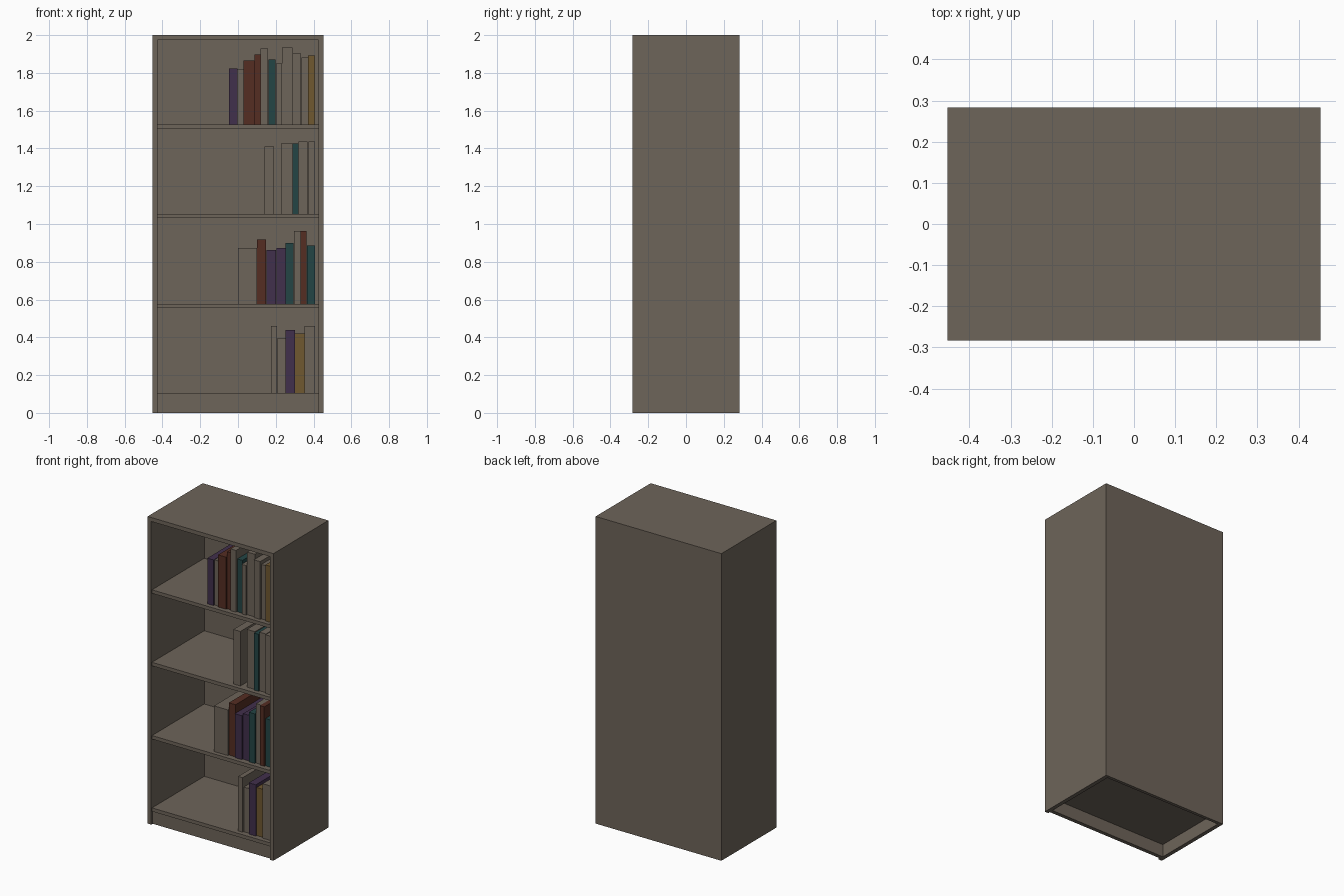
import bpy, bmesh

if "Cube" in bpy.data.objects:
    bpy.data.objects.remove(bpy.data.objects["Cube"])

W, D, H = 0.453, 0.283, 2.0      # half width, half depth, height
T = 0.026                        # panel thickness
IN = W - T                       # inner half width


def material(name, rgb):
    m = bpy.data.materials.new(name)
    m.diffuse_color = (*rgb, 1)
    m.use_nodes = True
    m.node_tree.nodes["Principled BSDF"].inputs["Base Color"].default_value = m.diffuse_color
    return m


WOOD = material("grey_brown_wood", (0.155, 0.128, 0.101))
COLOURS = {
    "w": WOOD,
    "p": material("purple_cover", (0.053, 0.029, 0.072)),
    "r": material("rust_cover", (0.09, 0.026, 0.016)),
    "t": material("teal_cover", (0.017, 0.06, 0.06)),
    "y": material("ochre_cover", (0.162, 0.098, 0.03)),
}


def prism(name, profile, y0, y1, mat):
    """Extrude an (x, z) outline from y0 back to y1."""
    bm = bmesh.new()
    face = bm.faces.new([bm.verts.new((x, y0, z)) for x, z in profile])
    out = bmesh.ops.extrude_face_region(bm, geom=[face])
    verts = [v for v in out["geom"] if isinstance(v, bmesh.types.BMVert)]
    bmesh.ops.translate(bm, verts=verts, vec=(0, y1 - y0, 0))
    bmesh.ops.recalc_face_normals(bm, faces=bm.faces)
    me = bpy.data.meshes.new(name)
    bm.to_mesh(me)
    bm.free()
    me.materials.append(mat)
    ob = bpy.data.objects.new(name, me)
    bpy.context.collection.objects.link(ob)
    return ob


def box(name, x0, x1, y0, y1, z0, z1, mat):
    return prism(name, [(x0, z0), (x1, z0), (x1, z1), (x0, z1)], y0, y1, mat)


# Case: sides and top as one upside-down U
prism("case_frame", [(-W, 0), (-IN, 0), (-IN, H - T), (IN, H - T),
                     (IN, 0), (W, 0), (W, H), (-W, H)], -D, D, WOOD)
box("back_panel", -IN, IN, D - 0.02, D, 0, H - T, WOOD)
box("kick_board", -IN, IN, -D + 0.015, -D + 0.04, 0, 0.083, WOOD)

# Books per shelf: (colour, left x, right x, top z), keyed by shelf top height
ROWS = {
    0.106: [("w", .174, .206, .461), ("w", .208, .251, .397), ("p", .251, .301, .440),
            ("y", .301, .351, .419), ("w", .351, .407, .461)],
    0.577: [("w", .0, .10, .874), ("r", .10, .148, .917), ("p", .15, .201, .863),
            ("p", .203, .251, .874), ("t", .251, .294, .90), ("w", .296, .33, .964),
            ("r", .33, .362, .964), ("t", .364, .407, .885)],
    1.054: [("w", .14, .19, 1.409), ("w", .23, .288, 1.430), ("t", .288, .32, 1.425),
            ("w", .32, .367, 1.436), ("w", .372, .407, 1.436)],
    1.526: [("p", -.048, -.003, 1.823), ("w", -.003, .029, 1.82), ("r", .029, .087, 1.865),
            ("r", .087, .119, 1.897), ("w", .119, .158, 1.928), ("t", .161, .198, 1.87),
            ("w", .2, .232, 1.849), ("w", .232, .288, 1.934), ("w", .288, .333, 1.902),
            ("w", .335, .37, 1.881), ("y", .37, .407, 1.891)],
}

for s, (z, books) in enumerate(ROWS.items(), 1):
    box(f"shelf_{s}", -IN, IN, -D + 0.008, D - 0.02, z - 0.023, z, WOOD)
    for b, (c, x0, x1, top) in enumerate(books, 1):
        front = -D + (0.036 if b % 2 else 0.046)   # slightly uneven spines
        box(f"book_{s}_{b}", x0, x1, front, front + 0.42, z, top, COLOURS[c])
